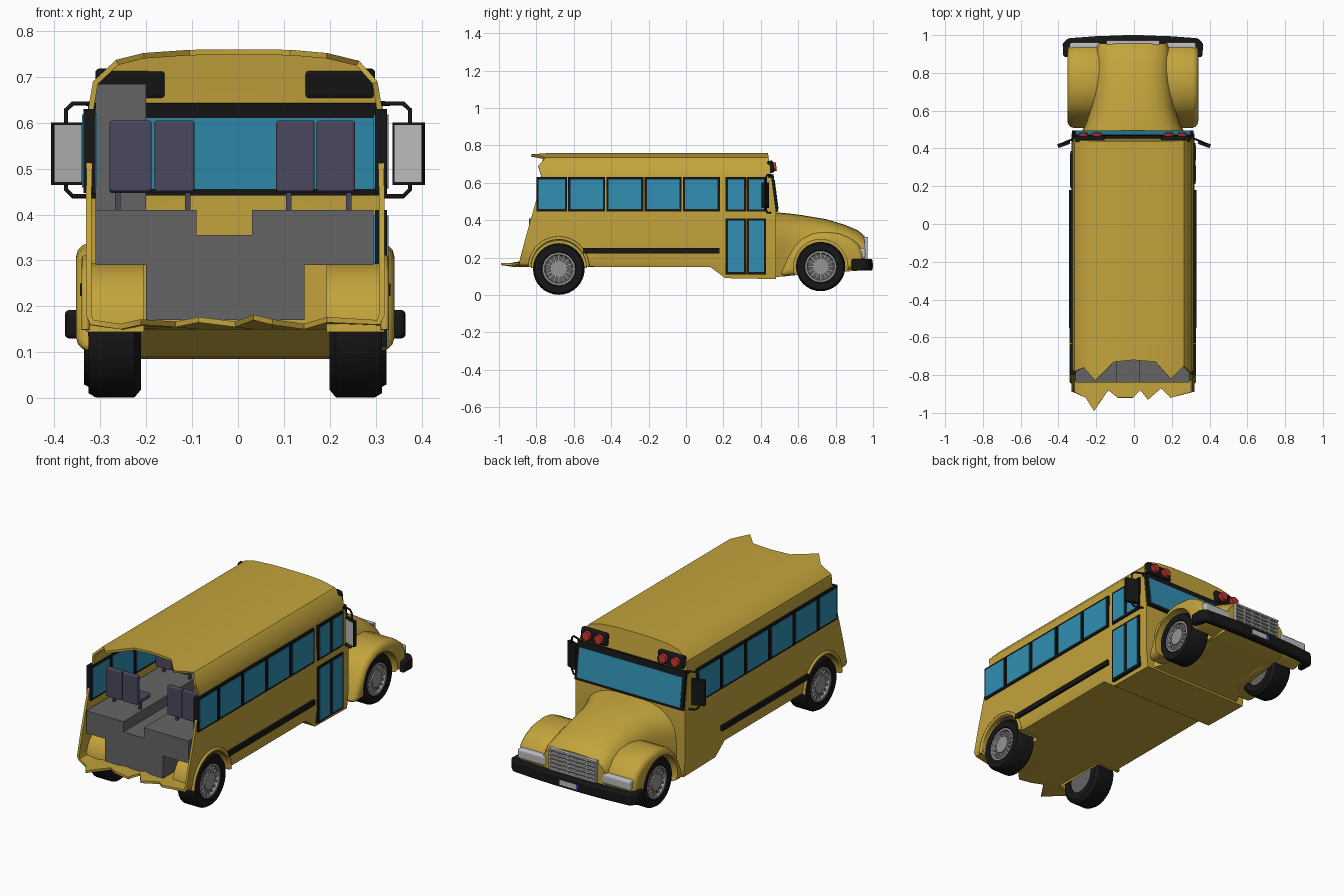
import bpy, bmesh
from math import sin, cos, pi
from mathutils import Vector, Matrix

if "Cube" in bpy.data.objects:
    bpy.data.objects.remove(bpy.data.objects["Cube"])

def mat(name, *c):
    m = bpy.data.materials.new(name)
    m.diffuse_color = (*c, 1)
    m.use_nodes = True
    m.node_tree.nodes["Principled BSDF"].inputs["Base Color"].default_value = m.diffuse_color
    return m

YELLOW = mat("yellow", .55, .37, .045)
BLACK = mat("black", .008, .008, .008)
BLUE = mat("glass", .03, .28, .45)
GREY = mat("floor_grey", .13, .13, .13)
METAL = mat("metal", .3, .3, .3)
LIGHT = mat("light_grey", .5, .5, .5)
SEAT = mat("seat_cloth", .07, .065, .11)
RED = mat("red", .5, .03, .03)

def finish(name, bm, m, bevel=0, smooth=False):
    bmesh.ops.remove_doubles(bm, verts=bm.verts, dist=1e-5)
    bmesh.ops.recalc_face_normals(bm, faces=bm.faces)
    me = bpy.data.meshes.new(name)
    bm.to_mesh(me)
    bm.free()
    o = bpy.data.objects.new(name, me)
    bpy.context.collection.objects.link(o)
    if m:
        me.materials.append(m)
    if bevel:
        b = o.modifiers.new("bevel", 'BEVEL')
        b.width, b.segments = bevel, 3
    if smooth:
        shade(o)
    return o

def activate(o):
    bpy.ops.object.select_all(action='DESELECT')
    o.select_set(True)
    bpy.context.view_layer.objects.active = o

def shade(o):
    activate(o)
    bpy.ops.object.shade_smooth_by_angle(angle=.6)

def cut(o, cutter):
    """Apply all modifiers of o plus a boolean difference, then drop the cutter."""
    cutter.hide_render = True
    b = o.modifiers.new("cut", 'BOOLEAN')
    b.object, b.operation, b.solver = cutter, 'DIFFERENCE', 'EXACT'
    activate(o)
    for n in [x.name for x in o.modifiers]:
        bpy.ops.object.modifier_apply(modifier=n)
    bpy.data.objects.remove(cutter)

def box(name, x0, x1, y0, y1, z0, z1, m, tilt=0, bevel=0):
    bm = bmesh.new()
    bmesh.ops.create_cube(bm, size=1)
    bmesh.ops.scale(bm, vec=(abs(x1 - x0), y1 - y0, z1 - z0), verts=bm.verts)
    o = finish(name, bm, m, bevel)
    o.location = ((x0 + x1) / 2, (y0 + y1) / 2, (z0 + z1) / 2)
    o.rotation_euler.x = tilt
    return o

def loft(rings, closed=True, caps=(True, True)):
    bm = bmesh.new()
    g = [[bm.verts.new(p) for p in r] for r in rings]
    n = len(g[0])
    for a, b in zip(g, g[1:]):
        for i in range(n if closed else n - 1):
            j = (i + 1) % n
            bm.faces.new((a[i], a[j], b[j], b[i]))
    for use, r in zip(caps, (g[0], g[-1])):
        if use:
            bm.faces.new(r)
    return bm, g

def circle(x, y, z, r, n=32, arc=2 * pi):
    k = n if arc > 6 else n - 1
    return [(x, y + r * cos(arc * i / k), z + r * sin(arc * i / k)) for i in range(n)]

def disc(name, x0, x1, y, z, r, m, n=32):
    return finish(name, loft([circle(x0, y, z, r, n), circle(x1, y, z, r, n)])[0], m, 0, True)

def tube(name, pts, r, m):
    c = bpy.data.curves.new(name, 'CURVE')
    c.dimensions, c.bevel_depth, c.bevel_resolution, c.use_fill_caps = '3D', r, 2, True
    s = c.splines.new('POLY')
    s.points.add(len(pts) - 1)
    for p, q in zip(s.points, pts):
        p.co = (*q, 1)
    c.materials.append(m)
    o = bpy.data.objects.new(name, c)
    bpy.context.collection.objects.link(o)

RY, RZ, FY, FZ = -.68, .139, .72, .152

# Body shell, torn open at the rear: each section point is (x, z, torn y)
floor_pts = [(-.315, .16, -.89), (-.25, .15, -.92), (-.205, .16, -.99), (-.13, .155, -.88),
             (-.08, .165, -.92), (0, .155, -.92), (.04, .17, -.88), (.08, .16, -.93),
             (.15, .15, -.87), (.2, .165, -.92), (.315, .16, -.89)]
side = [(.325, .18, -.89), (.325, .30, -.86), (.325, .44, -.82), (.322, .62, -.77)]
roof = [(.31, .69, -.79), (.27, .735, -.75), (.2, .752, -.82), (.12, .759, -.73), (0, .76, -.72),
        (-.1, .759, -.73), (-.2, .752, -.83), (-.26, .737, -.76), (-.31, .69, -.78)]
sec = floor_pts + side + roof + [(-x, z, y) for x, z, y in reversed(side)]
rings = [[(x, y, z) for x, z, y in sec]]
for y, zb in ((-.45, .15), (.13, .15), (.21, .09), (None, .085)):
    rings.append([(x, .48 - max(0, z - .44) * .13 if y is None else y, zb if i < 11 else z)
                  for i, (x, z, _) in enumerate(sec)])
bm, g = loft(rings, True, (False, False))
f = g[-1]
bm.faces.new(f[:14] + f[25:])
bm.faces.new(f[13:26])
body = finish("bus_body", bm, YELLOW)
so = body.modifiers.new("wall", 'SOLIDIFY')
so.thickness, so.offset = .012, -1
for s in (-1, 1):
    cut(body, disc("arch_cutter", s * .199, s * .4, RY, RZ, .15, None))
shade(body)

# Hood, running down between the fenders
rings = []
for y, w, zt, zb in ((.47, .28, .442, .095), (.53, .25, .438, .1), (.62, .222, .427, .11), (.75, .208, .405, .12),
                     (.85, .2, .375, .125), (.92, .195, .345, .13), (.955, .185, .315, .14)):
    arch = [(w * (abs(cos(a)) ** .7) * (1 if cos(a) > 0 else -1), y, .22 + (zt - .22) * sin(a) ** .7)
            for a in [pi * i / 16 for i in range(1, 16)]]
    rings.append([(w, y, zb), (w, y, .22)] + arch + [(-w, y, .22), (-w, y, zb)])
finish("hood", loft(rings)[0], YELLOW, 0, True)

fender = [(.5, .1), (.545, .2), (.58, .26), (.62, .3), (.68, .33), (.74, .338), (.82, .33),
          (.88, .305), (.925, .27), (.948, .22), (.948, .15), (.8, .12)]
tire = [(.083, 0), (.12, 0), (.138, .015), (.138, .098), (.128, .115), (.092, .115), (.083, .1), (.083, 0)]
rim = [(.088, .085), (.088, .113), (.077, .113), (.07, .085)]

def wheel(s, x, y, z, k):
    at = lambda prof: [circle(s * (x + w), y, z, r * k) for r, w in prof]
    finish("tire", loft(at(tire), True, (False, False))[0], BLACK, 0, True)
    finish("wheel_rim", loft(at(rim), True, (False, False))[0], METAL, 0, True)
    disc("wheel_disc", s * (x + .01), s * (x + .09), y, z, .084 * k, GREY)
    disc("wheel_hub", s * (x + .08), s * (x + .112), y, z, .045 * k, METAL)
    bm = bmesh.new()
    for i in range(16):
        m = Matrix.Translation((s * (x + .095), y, z)) @ Matrix.Rotation(pi * i / 8, 4, 'X') \
            @ Matrix.Translation((0, 0, .06 * k)) @ Matrix.Diagonal((.02, .012, .045, 1))
        bmesh.ops.create_cube(bm, size=1, matrix=m)
    finish("wheel_spokes", bm, METAL)

def window(s, y0, y1, z0, z1):
    box("window_frame", s * .304, s * .331, y0, y1, z0, z1, BLACK)
    box("window_pane", s * .301, s * .334, y0 + .012, y1 - .012, z0 + .012, z1 - .012, BLUE)

for s in (-1, 1):
    # Fenders, wheel wells and wheels
    fo = finish("front_fender", loft([[(s * x, y, z) for y, z in fender] for x in (.15, .347)])[0], YELLOW, .03)
    cut(fo, disc("fender_cutter", s * .208, s * .4, FY, FZ, .145, None))
    shade(fo)
    wheel(s, .214, FY, FZ, .955)
    wheel(s, .205, RY, RZ, 1)
    well = [circle(s * x, RY, RZ + .005, .15, 20, pi) for x in (.199, .325)]
    finish("rear_wheel_well", loft(well, False, (True, False))[0], YELLOW, 0, True)
    tube("rear_arch_lip", circle(s * .326, RY, RZ + .01, .155, 20, pi), .009, YELLOW)
    # Side windows and stripe
    for i in range(5 if s > 0 else 6):
        y = -.8 + i * .2045
        window(s, y, y + .198 if i else y + .165, .447, .63) if i == 0 else window(s, y - .035, y + .163, .447, .63)
    box("side_stripe", s * .32, s * .338, -.55, .18, .223, .25, BLACK)
    # Warning lamps
    box("lamp_panel", s * .15, s * .305, .437, .468, .652, .718, BLACK, .13, .01)
    for x in (.19, .262):
        bm = bmesh.new()
        bmesh.ops.create_cone(bm, cap_ends=True, segments=20, radius1=.028, radius2=.022, depth=.03)
        lamp = finish("warning_lamp", bm, RED)
        lamp.location, lamp.rotation_euler = (s * x, .468, .685), (-pi / 2 + .13, 0, 0)
    box("headlight", s * .165, s * .335, .895, .96, .195, .25, LIGHT, 0, .012)

# Door on the right side
for y0, y1 in ((.212, .322), (.324, .428)):
    window(1, y0, y1, .445, .63)
    window(1, y0, y1, .11, .41)

# Windshield
box("windshield_frame", -.321, .321, .451, .481, .443, .645, BLACK, .13)
box("windshield", -.305, .305, .449, .485, .457, .613, BLUE, .13)

# Grille
box("grille_back", -.135, .135, .945, .96, .195, .305, GREY)
for i in range(6):
    box("grille_bar", -.14, .14, .95, .972, .195 + i * .021, .204 + i * .021, LIGHT)
for i in range(6):
    box("grille_post", -.14 + i * .0545, -.1325 + i * .0545, .95, .97, .195, .307, LIGHT)

# Bumper and plate
front = [(.368, .885), (.372, .955), (.345, .983), (.2, .994), (.08, .998)]
back = [(.08, .955), (.2, .952), (.32, .945), (.34, .885)]
half = back + front
outline = half + [(-x, y) for x, y in reversed(half)]
finish("bumper", loft([[(x, y, z) for x, y in outline] for z in (.13, .192)])[0], BLACK, .01, True)
box("plate", -.055, .055, .99, 1.0, .145, .172, LIGHT)
box("plate_patch", -.055, -.043, .99, 1.001, .145, .172, mat("patch_blue", .03, .08, .5))

# The whole outside sits slightly left of centre
for o in bpy.data.objects:
    o.location.x -= .006

# Mirrors on brackets
for s in (-1, 1):
    tube("mirror_bracket", [(s * x, y, z) for x, y, z in (
        (.31, .455, .642), (.36, .435, .642), (.375, .428, .628), (.375, .428, .455),
        (.36, .435, .44), (.31, .455, .44))], .005, BLACK)
    for nm, m, h, d, y in (("mirror_case", BLACK, .068, .02, .424), ("mirror_glass", LIGHT, .062, .01, .417)):
        o = box(nm, s * .372 - h / 2, s * .372 + h / 2, y - d / 2, y + d / 2, .533 - h, .533 + h, m)
        o.rotation_euler.z = -s * .35

# Interior floor with a sunken aisle
prof = [(-.31, .41), (-.09, .41), (-.09, .355), (.03, .355), (.03, .41), (.295, .41),
        (.295, .29), (.145, .29), (.145, .17), (-.2, .17), (-.2, .29), (-.31, .29)]
finish("inner_floor", loft([[(x, y, z) for x, z in prof] for y in (-.84, .42)])[0], GREY)
box("partition", -.31, -.2, .24, .25, .41, .685, GREY)

# Seats in pairs
for y in (-.72, -.3, .12):
    for x0, x1 in ((-.28, -.188), (-.182, -.095), (.083, .167), (.171, .255)):
        box("seat_back", x0, x1, y, y + .025, .45, .605, SEAT, 0, .006)
        box("seat_cushion", x0, x1, y + .02, y + .12, .447, .472, SEAT, 0, .006)
    for x in (-.268, -.115, .105, .235):
        box("seat_leg", x, x + .012, y + .04, y + .055, .405, .45, SEAT)
